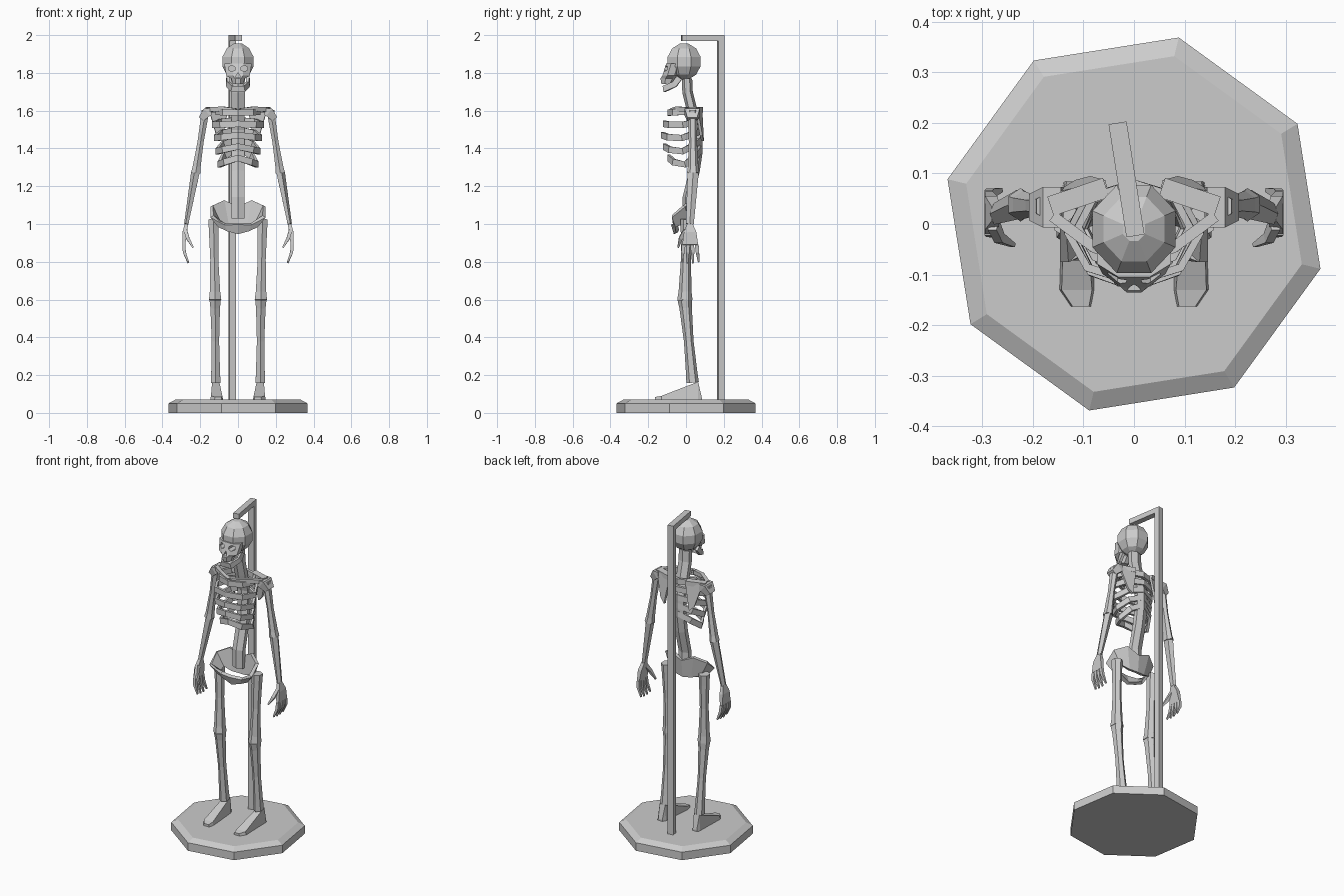
import bpy
import bmesh
from math import cos, sin, pi, radians
from mathutils import Vector

cube = bpy.data.objects.get("Cube")
if cube:
    bpy.data.objects.remove(cube, do_unlink=True)

# One plain grey for everything
grey = bpy.data.materials.new("plain_grey")
grey.use_nodes = True
grey.diffuse_color = (.6, .6, .6, 1)
grey.node_tree.nodes["Principled BSDF"].inputs["Base Color"].default_value = grey.diffuse_color


def finish(name, bm, mirror):
    bmesh.ops.recalc_face_normals(bm, faces=bm.faces)
    mesh = bpy.data.meshes.new(name)
    bm.to_mesh(mesh)
    bm.free()
    mesh.materials.append(grey)
    obj = bpy.data.objects.new(name, mesh)
    bpy.context.collection.objects.link(obj)
    if mirror:
        obj.modifiers.new("mirror", "MIRROR")
    return obj


def loft(name, rings, mirror=False, closed=False):
    """Skin a row of matching rings; cap the ends unless it closes on itself."""
    bm = bmesh.new()
    loops = [[bm.verts.new(point) for point in ring] for ring in rings]
    pairs = list(zip(loops, loops[1:]))
    if closed:
        pairs.append((loops[-1], loops[0]))
    else:
        bm.faces.new(loops[0])
        bm.faces.new(loops[-1])
    for a, b in pairs:
        for i in range(len(a)):
            bm.faces.new((a[i - 1], a[i], b[i], b[i - 1]))
    return finish(name, bm, mirror)


def oval(centre, u, v, sides, shift=.5):
    """Polygon round a centre; its flat sides touch the half axes u and v."""
    angles = [2 * pi * (k + shift) / sides for k in range(sides)]
    return [Vector(centre) + (u * cos(t) + v * sin(t)) / cos(pi / sides) for t in angles]


X, Y, Z = Vector((1, 0, 0)), Vector((0, 1, 0)), Vector((0, 0, 1))


def tube(name, path, sizes, sides=4, up=Z, mirror=False, closed=False):
    """Sweep a polygon along a path; sizes are half widths across and along up."""
    points = [Vector(p) for p in path]
    if isinstance(sizes, tuple):
        sizes = [sizes] * len(points)
    last = len(points) - 1
    rings = []
    for i, (across, along) in enumerate(sizes):
        before = points[i - 1] if i or closed else points[i]
        after = points[(i + 1) % len(points)] if i < last or closed else points[i]
        forward = (after - before).normalized()
        side = up.cross(forward).normalized()
        rings.append(oval(points[i], side * across, forward.cross(side) * along, sides))
    return loft(name, rings, mirror, closed)


def bone(name, start, end, wide, deep):
    """Mirrored long bone: slim shaft with a flared joint at its end."""
    shape = ((0, 1.1), (.15, 1), (.5, .85), (.9, 1.1), (1, 1.3))
    path = [Vector(start).lerp(Vector(end), t) for t, flare in shape]
    sizes = [(wide * flare, deep * flare) for t, flare in shape]
    tube(name, path, sizes, sides=6, up=Y, mirror=True)


def plate(name, tops, bottoms, thickness):
    """Mirrored thin sheet between two edge lines."""
    bm = bmesh.new()
    a = [bm.verts.new(p) for p in tops]
    b = [bm.verts.new(p) for p in bottoms]
    for i in range(len(a) - 1):
        bm.faces.new((a[i], a[i + 1], b[i + 1], b[i]))
    solid = finish(name, bm, True).modifiers.new("thickness", "SOLIDIFY")
    solid.thickness = thickness
    solid.offset = 0


def symmetric(half):
    return half + [(-x, y, z) for x, y, z in reversed(half)]


# Stand: bevelled octagon base, then a pole with an overhanging arm
turn = radians(9)
right = Vector((cos(turn), sin(turn), 0))
ahead = Vector((sin(turn), -cos(turn), 0))
loft("base", [oval(Z * z, right * r, ahead * r, sides=8)
              for z, r in ((0, .35), (.05, .35), (.07, .315))])
foot = Vector((-.03, .184, .02))
corner = Vector((-.03, .184, 1.984))
rings = []
for point, slant in ((foot, ahead), (corner, ahead - Z), (corner + ahead * .21, -Z)):
    side, edge = right * .018, slant * .016
    rings.append([point + side - edge, point - side - edge, point - side + edge, point + side + edge])
loft("pole", rings)

# Skull: faceted egg and a tapering face
rings = []
for latitude in range(-75, 90, 30):
    spread = cos(radians(latitude))
    centre = Vector((0, -.01, 1.86 + .098 * sin(radians(latitude))))
    rings.append(oval(centre, X * spread * .085, Y * spread * .09, sides=8))
cranium = loft("cranium", rings)
face = loft("face", [oval((0, y, z), X * wide, Y * deep, sides=8) for y, z, wide, deep in
                     ((-.1, 1.74, .028, .03), (-.09, 1.77, .036, .045),
                      (-.08, 1.785, .062, .045), (-.06, 1.85, .073, .045))])


def carve(name, centre, wide, high, sides, targets, mirror):
    """Sink a hole in the front of the skull with a hidden cutter."""
    outline = oval(centre, X * wide, Z * high, sides, shift=.25 * (sides % 4))
    cutter = loft(name, [outline, [p + Y * .15 for p in outline]], mirror)
    cutter.hide_render = True
    cutter.hide_set(True)
    for target in targets:
        cut = target.modifiers.new(name, "BOOLEAN")
        cut.object = cutter
        cut.solver = "EXACT"


carve("eye_cutter", (.033, -.2, 1.823), .018, .014, 6, [face, cranium], True)
carve("nose_cutter", (0, -.25, 1.785), .008, .009, 3, [face], False)
tube("jaw", symmetric([(.054, -.035, 1.775), (.052, -.06, 1.74), (.03, -.115, 1.715)]), (.008, .016))

# Neck and spine
tube("neck", [(0, .005, 1.77), (0, .008, 1.7), (0, .03, 1.61)], (.036, .024), sides=6, up=Y)
tube("spine", [(0, .03, 1.61), (0, .06, 1.5), (0, .06, 1.38), (0, .045, 1.28), (0, .01, 1.14), (0, .01, 1.03)],
     (.035, .024), sides=6, up=Y)

# Ribs: closed loops, deepest in the middle and sagging more lower down
for i in range(5):
    half_width = .14 - .01 * i if i else .11
    front = -.09 - .035 * sin(pi * i / 4)
    back = .08
    loop = []
    for k in range(8):
        s, c = sin(pi * k / 4), cos(pi * k / 4)
        height = 1.595 - .055 * i - (.005 + .005 * i) * c - .015 * i * s * s
        loop.append((half_width * s, (front + back) / 2 + (front - back) / 2 * c, height))
    tube(f"rib_{i + 1}", loop, (.008, .017), closed=True)

# Shoulder girdle
tube("collar_bones", [(.01, -.075, 1.6), (.08, -.045, 1.61), (.16, .015, 1.605)], (.011, .012), mirror=True)
plate("shoulder_blades", [(.055, .08, 1.6), (.155, .055, 1.61)], [(.085, .088, 1.44), (.115, .08, 1.47)], .014)
tube("shoulder_ridges", [(.055, .072, 1.605), (.165, .035, 1.605)], (.02, .014), mirror=True)
tube("shoulder_caps", [(.142, .033, 1.595), (.165, .033, 1.592), (.195, .033, 1.555)],
     [(.04, .018), (.04, .025), (.026, .016)], mirror=True)

# Arms
elbow = (.224, .038, 1.27)
wrist = (.273, .02, 1)
bone("upper_arms", (.172, .035, 1.6), elbow, .019, .022)
tube("forearms", [elbow, wrist], [(.02, .025), (.01, .018)], sides=5, up=Y, mirror=True)

# Hands: flat palm, four fanned fingers and a curled thumb
palm_end = (.287, .022, .89)
tube("palms", [wrist, (.282, .022, .955), palm_end], [(.009, .015), (.012, .033), (.008, .042)], up=Y, mirror=True)
for i in range(4):
    spread = i - 1.5
    knuckle = Vector(palm_end) + Y * spread * .023
    middle = knuckle + Vector((-.003, spread * .003, -.04))
    tip = knuckle + Vector((-.024, spread * .007, -.1 + .006 * abs(spread)))
    tube(f"fingers_{i + 1}", [knuckle, middle, tip], [(.008, .01), (.008, .009), (.004, .004)], up=Y, mirror=True)
tube("thumbs", [(.278, 0, .965), (.266, -.028, .925), (.238, -.042, .876)],
     [(.009, .014), (.009, .01), (.004, .004)], up=Y, mirror=True)

# Pelvis bowl, from the back centre round to the front centre
plate("pelvis",
      [(0, .035, 1.09), (.075, .03, 1.125), (.14, -.01, 1.095), (.138, -.075, 1.04), (.07, -.06, 1), (0, -.07, 1)],
      [(0, .025, .985), (.05, .015, .99), (.1, 0, 1.01), (.1, -.05, .99), (.055, -.045, .965), (0, -.055, .95)], .02)

# Legs
knee = (.121, -.006, .6)
bone("thighs", (.13, .005, 1.025), knee, .025, .027)
bone("shins", (.118, .035, .16), knee, .023, .026)

# Feet: wedges from heel to toe
rings = []
for y, centre, half_width, top in ((.084, .119, .02, .08), (.064, .118, .025, .165),
                                   (-.13, .113, .036, .09), (-.163, .105, .022, .084)):
    sole, bevel = .06, .006
    rings.append([(centre - half_width, y, sole), (centre + half_width, y, sole),
                  (centre + half_width - bevel, y, top), (centre - half_width + bevel, y, top)])
loft("feet", rings, mirror=True)
